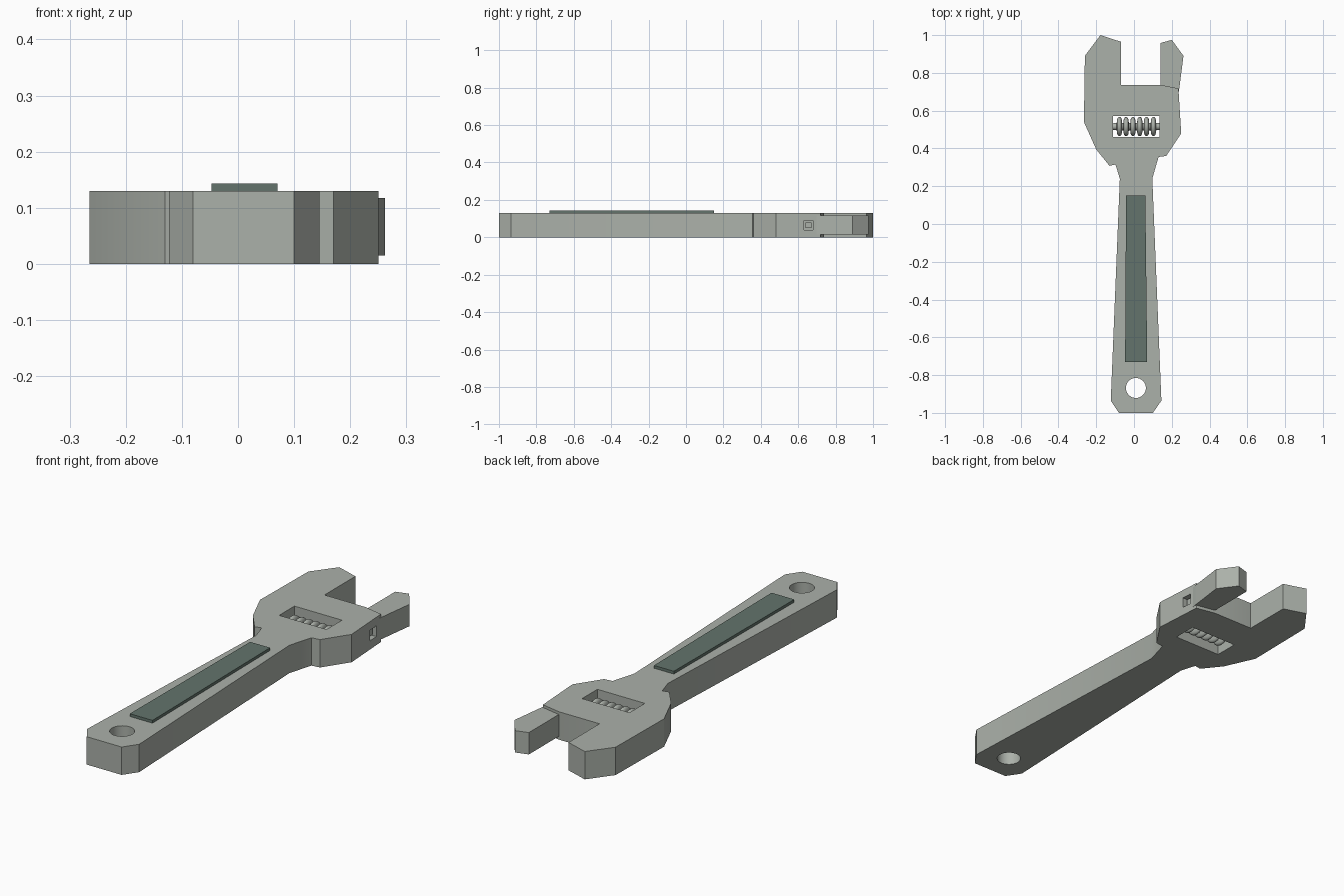
import bpy
import math
from mathutils import Matrix

cube = bpy.data.objects.get("Cube")
if cube:
    bpy.data.objects.remove(cube)


def material(name, rgb):
    mat = bpy.data.materials.new(name)
    mat.use_nodes = True
    mat.diffuse_color = (*rgb, 1)
    mat.node_tree.nodes["Principled BSDF"].inputs["Base Color"].default_value = (*rgb, 1)
    return mat


steel = material("grey steel", (0.41, 0.44, 0.40))
inlay = material("dark green grey", (0.125, 0.175, 0.15))


def mesh_object(name, verts, faces, mat):
    mesh = bpy.data.meshes.new(name)
    mesh.from_pydata(verts, [], faces)
    mesh.materials.append(mat)
    obj = bpy.data.objects.new(name, mesh)
    bpy.context.collection.objects.link(obj)
    return obj


def prism(name, outline, low, high, mat):
    """Extrude a counter-clockwise outline between two heights."""
    n = len(outline)
    verts = [(x, y, z) for z in (low, high) for x, y in outline]
    faces = [list(range(n))[::-1], list(range(n, 2 * n))]
    faces += [(i, (i + 1) % n, n + (i + 1) % n, n + i) for i in range(n)]
    return mesh_object(name, verts, faces, mat)


def box(name, x0, x1, y0, y1, z0, z1, mat):
    return prism(name, [(x0, y0), (x1, y0), (x1, y1), (x0, y1)], z0, z1, mat)


def lathe_x(name, profile, centre, mat, sides=24):
    """Spin (x, radius) points about an axis parallel to x."""
    cx, cy, cz = centre
    verts = []
    for x, r in profile:
        for k in range(sides):
            a = math.tau * k / sides
            verts.append((cx + x, cy + r * math.cos(a), cz + r * math.sin(a)))
    faces = [list(range(sides))[::-1],
             list(range(len(verts) - sides, len(verts)))]
    for i in range(len(profile) - 1):
        for k in range(sides):
            a, b = i * sides + k, i * sides + (k + 1) % sides
            faces.append((a, b, b + sides, a + sides))
    return mesh_object(name, verts, faces, mat)


def cut(target, cutters):
    """Subtract the cutters, bake the result and remove them."""
    for cutter in cutters:
        cutter.hide_render = True
        mod = target.modifiers.new("cut", "BOOLEAN")
        mod.operation = "DIFFERENCE"
        mod.solver = "EXACT"
        mod.object = cutter
    graph = bpy.context.evaluated_depsgraph_get()
    baked = bpy.data.meshes.new_from_object(target.evaluated_get(graph))
    target.modifiers.clear()
    target.data = baked
    for cutter in cutters:
        bpy.data.objects.remove(cutter)


def smooth(obj, angle):
    bpy.ops.object.select_all(action="DESELECT")
    obj.select_set(True)
    bpy.context.view_layer.objects.active = obj
    bpy.ops.object.shade_smooth_by_angle(angle=math.radians(angle))


THICK = 0.13
MID = THICK / 2

# Handle, head and fixed jaw in one outline
body = prism("wrench_body", [
    (-0.08, -1), (0.1, -1), (0.145, -0.935), (0.097, 0.24), (0.13, 0.355),
    (0.17, 0.36), (0.25, 0.48), (0.235, 0.718), (0.14, 0.737), (-0.07, 0.737),
    (-0.07, 0.965), (-0.178, 1), (-0.26, 0.89), (-0.265, 0.54), (-0.2, 0.395),
    (-0.13, 0.308), (-0.098, 0.315), (-0.075, 0.24), (-0.123, -0.935),
], 0, THICK, steel)

# Hanging hole, screw window and side pocket
hole = lathe_x("hole_cutter", [(-0.2, 0.053), (0.2, 0.053)], (0, 0, 0), steel, 32)
hole.data.transform(Matrix.Translation((0.01, -0.868, 0)) @ Matrix.Rotation(math.pi / 2, 4, "Y"))
window = box("window_cutter", -0.11, 0.135, 0.46, 0.573, -0.1, 0.3, steel)
pocket = box("pocket_cutter", 0.17, 0.4, 0.63, 0.68, 0.04, 0.09, steel)
cut(body, [hole, window, pocket])
smooth(body, 20)

# Sliding jaw with its pin inside the side pocket
prism("sliding_jaw", [(0.14, 0.7), (0.235, 0.69), (0.24, 0.72), (0.262, 0.89),
                      (0.2, 0.975), (0.14, 0.958)], 0.015, 0.117, steel)
box("jaw_pin", 0.16, 0.225, 0.64, 0.67, 0.05, 0.08, steel)

# Adjusting screw: a shaft carrying rounded ridges
profile = [(-0.125, 0.017)]
for ridge in range(6):
    middle = (ridge - 2.5) * 0.036
    for step in range(9):
        t = math.pi * step / 8
        profile.append((middle - 0.014 * math.cos(t), 0.02 + 0.031 * math.sin(t) ** 0.7))
profile.append((0.125, 0.017))
screw = lathe_x("adjusting_screw", profile, (0.0125, 0.516, MID), steel)
smooth(screw, 50)

# Raised grip inlay
prism("grip_inlay", [(-0.047, -0.73), (0.07, -0.73), (0.06, 0.15), (-0.042, 0.15)],
      THICK - 0.005, 0.143, inlay)
